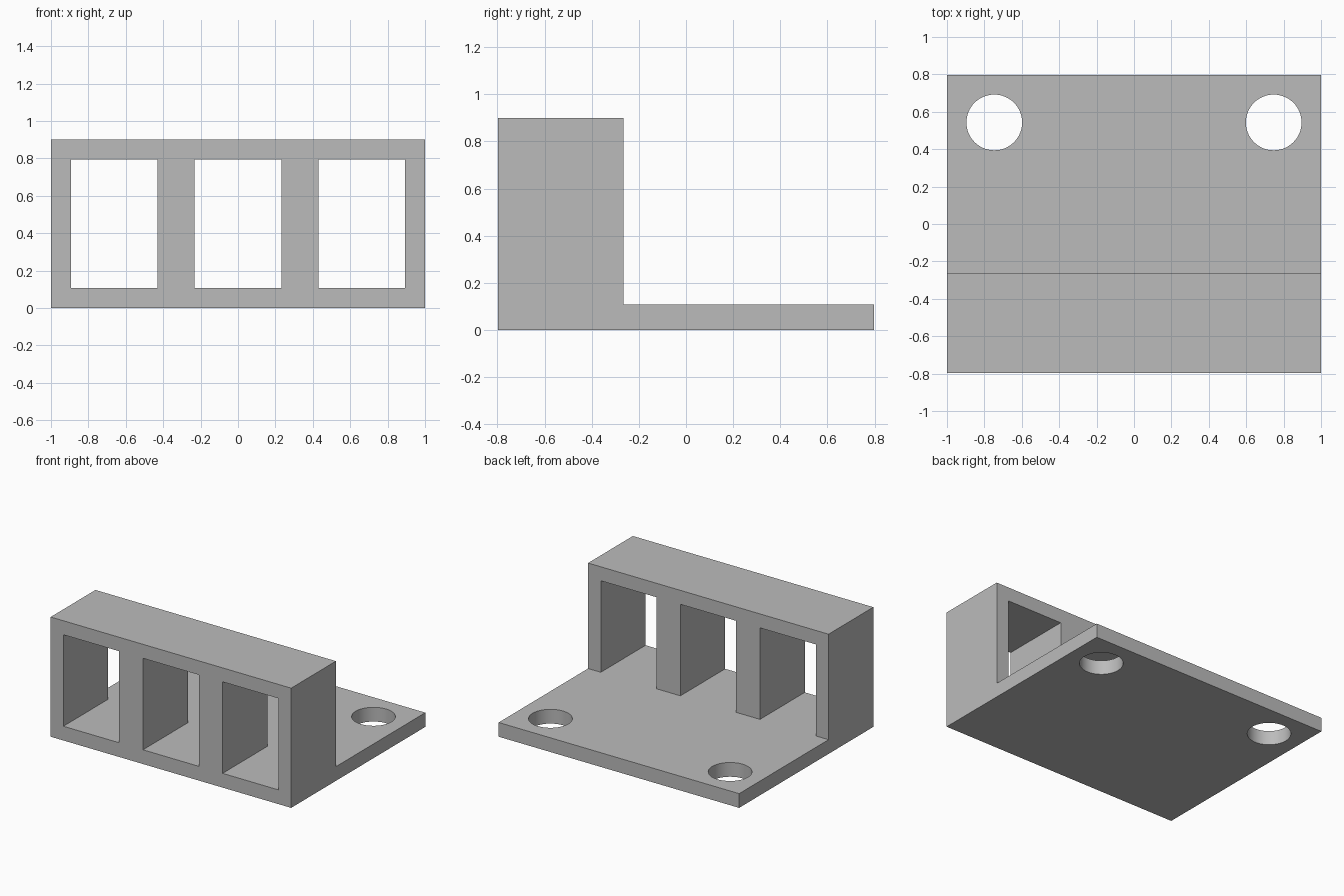
import bpy
import bmesh
from mathutils import Vector

cube = bpy.data.objects.get("Cube")
if cube:
    bpy.data.objects.remove(cube, do_unlink=True)

FRONT, FRAME_BACK, BACK = -0.797, -0.265, 0.797
PLATE_TOP, LINTEL, TOP = 0.107, 0.795, 0.9

grey = bpy.data.materials.new("plain grey")
grey.use_nodes = True
grey.diffuse_color = (0.5, 0.5, 0.5, 1)
grey.node_tree.nodes["Principled BSDF"].inputs["Base Color"].default_value = (0.5, 0.5, 0.5, 1)


def extruded(name, outline, direction):
    """Solid made by sweeping a closed outline along a direction."""
    bm = bmesh.new()
    face = bm.faces.new([bm.verts.new(p) for p in outline])
    swept = bmesh.ops.extrude_face_region(bm, geom=[face], use_keep_orig=True)
    moved = [g for g in swept["geom"] if isinstance(g, bmesh.types.BMVert)]
    bmesh.ops.translate(bm, verts=moved, vec=Vector(direction))
    bmesh.ops.recalc_face_normals(bm, faces=bm.faces)
    mesh = bpy.data.meshes.new(name)
    bm.to_mesh(mesh)
    bm.free()
    mesh.materials.append(grey)
    obj = bpy.data.objects.new(name, mesh)
    bpy.context.collection.objects.link(obj)
    return obj


# Base plate
corners = [(-1, FRONT, 0), (1, FRONT, 0), (1, BACK, 0), (-1, BACK, 0)]
plate = extruded("base_plate", corners, (0, 0, PLATE_TOP))

# Two round mounting holes near the back corners
for side in (-1, 1):
    bpy.ops.mesh.primitive_cylinder_add(vertices=64, radius=0.149, depth=0.5,
                                        location=(side * 0.747, 0.543, 0.05))
    cutter = bpy.context.object
    cutter.name = "hole_cutter"
    cutter.hide_render = True
    cutter.data.materials.append(grey)
    cut = plate.modifiers.new("mounting_hole", 'BOOLEAN')
    cut.operation = 'DIFFERENCE'
    cut.solver = 'EXACT'
    cut.object = cutter
    bpy.context.view_layer.objects.active = plate
    bpy.ops.object.modifier_apply(modifier=cut.name)
    bpy.data.objects.remove(cutter, do_unlink=True)

bpy.ops.object.select_all(action='DESELECT')
plate.select_set(True)
bpy.context.view_layer.objects.active = plate
bpy.ops.object.shade_smooth_by_angle(angle=0.5)

# Upright frame: a comb outline with three open bays, swept front to back
outline = [(1, PLATE_TOP), (1, TOP), (-1, TOP), (-1, PLATE_TOP)]
for centre in (-0.662, 0, 0.662):
    left, right = centre - 0.232, centre + 0.232
    outline += [(left, PLATE_TOP), (left, LINTEL), (right, LINTEL), (right, PLATE_TOP)]
extruded("bay_frame", [(x, FRONT, z) for x, z in outline], (0, FRAME_BACK - FRONT, 0))
